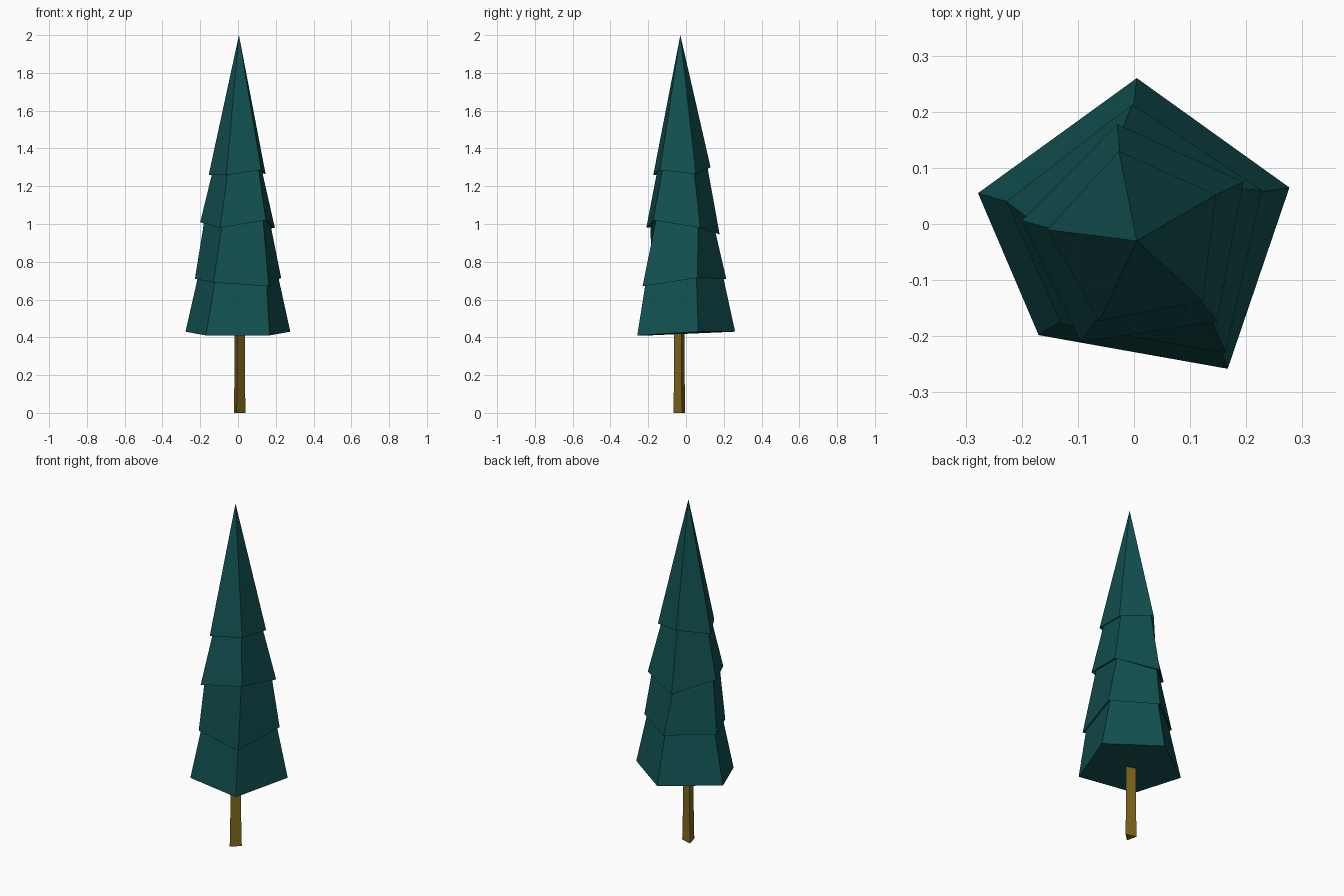
import bpy, bmesh

if "Cube" in bpy.data.objects:
    bpy.data.objects.remove(bpy.data.objects["Cube"])

def material(name, rgb):
    m = bpy.data.materials.new(name)
    m.diffuse_color = (*rgb, 1)
    m.use_nodes = True
    m.node_tree.nodes["Principled BSDF"].inputs["Base Color"].default_value = m.diffuse_color
    return m

def loft(name, rings, mat, apex=None):
    """Skin a stack of equal-count rings; finish with an apex point or a cap."""
    bm = bmesh.new()
    loops = [[bm.verts.new(p) for p in r] for r in rings]
    n = len(loops[0])
    for a, b in zip(loops, loops[1:]):
        for i in range(n):
            j = (i + 1) % n
            bm.faces.new((a[i], a[j], b[j], b[i]))
    bm.faces.new(loops[0][::-1])
    if apex:
        tip = bm.verts.new(apex)
        for i in range(n):
            bm.faces.new((loops[-1][i], loops[-1][(i + 1) % n], tip))
    else:
        bm.faces.new(loops[-1])
    bmesh.ops.recalc_face_normals(bm, faces=bm.faces[:])
    me = bpy.data.meshes.new(name)
    bm.to_mesh(me)
    bm.free()
    me.materials.append(mat)
    ob = bpy.data.objects.new(name, me)
    bpy.context.collection.objects.link(ob)
    return ob

# Uneven five-sided skirt rims, counter-clockwise from the front left corner
rims = [
    [(-.17, -.198, .41), (.167, -.258, .41), (.277, .065, .43), (.005, .26, .43), (-.278, .055, .43)],
    [(-.13, -.178, .69), (.163, -.23, .67), (.228, .06, .715), (-.003, .213, .71), (-.228, .04, .71)],
    [(-.095, -.21, .98), (.148, -.174, 1.02), (.195, .075, .98), (-.03, .178, .945), (-.2, .006, 1.01)],
    [(-.062, -.173, 1.26), (.123, -.138, 1.285), (.146, .052, 1.265), (-.027, .13, 1.30), (-.155, -.01, 1.26)],
]
inset = [None, .93, .89, .88]

# Foliage: each tier narrows to an inset ring just under the next rim
rings = [rims[0]]
for rim, s in zip(rims[1:], inset[1:]):
    rings.append([(x * s, (y + .02) * s - .02, z + .01) for x, y, z in rim])
    rings.append(rim)
loft("foliage", rings, material("needles", (.006, .08, .08)), apex=(.005, -.03, 2.0))

# Three-sided trunk, slightly tapered
base = [(-.007, -.067), (.04, -.022), (-.022, -.004)]
cx, cy = .006, -.033
trunk = [[(cx + (x - cx) * s, cy + (y - cy) * s, z) for x, y in base]
         for z, s in ((0, 1), (.2, .88), (.44, .9))]
loft("trunk", trunk, material("bark", (.22, .14, .013)))
